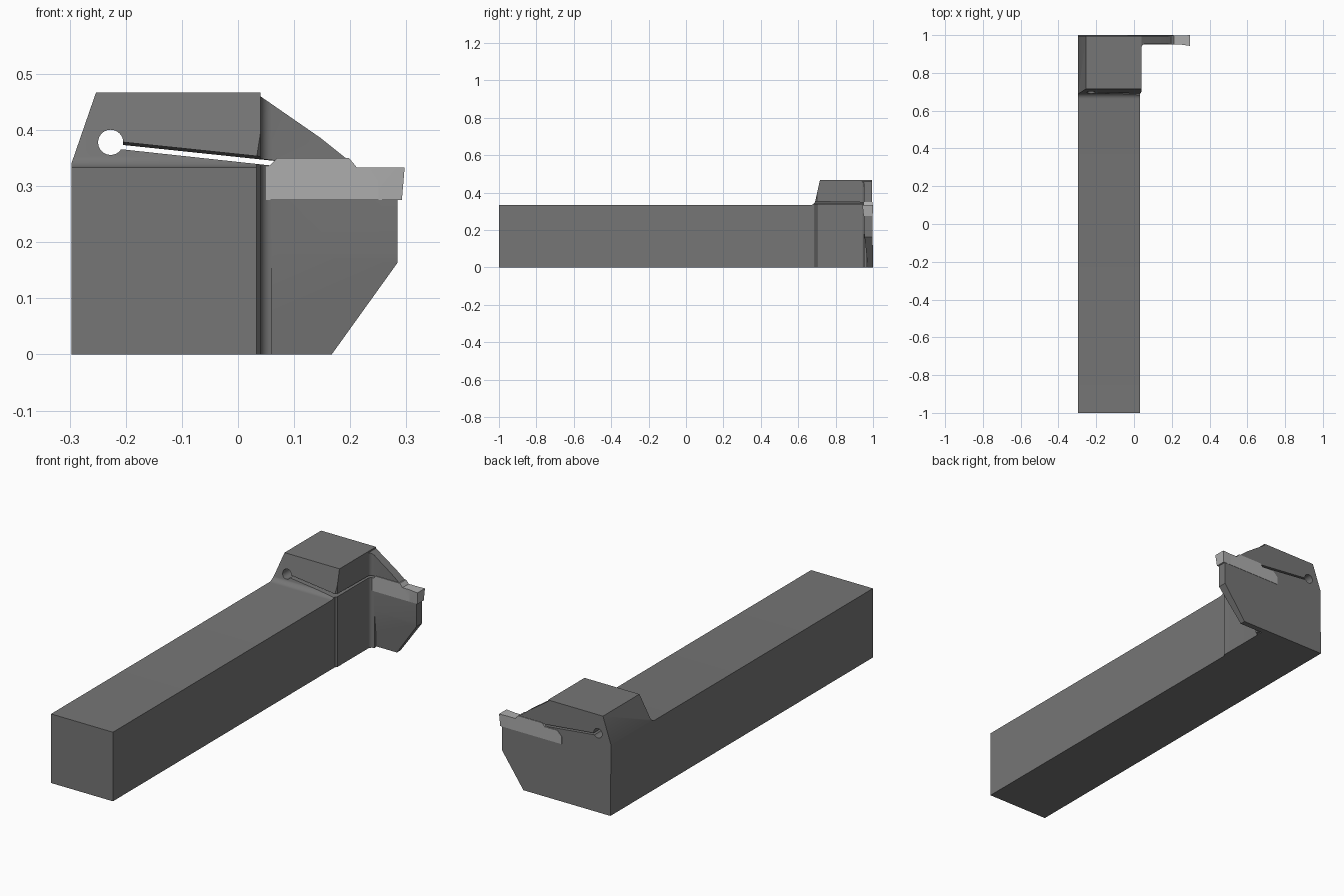
import bpy, bmesh, math
from mathutils import Vector

if "Cube" in bpy.data.objects:
    bpy.data.objects.remove(bpy.data.objects["Cube"])


def material(name, g):
    m = bpy.data.materials.new(name)
    m.diffuse_color = (g, g, g, 1)
    m.use_nodes = True
    m.node_tree.nodes["Principled BSDF"].inputs["Base Color"].default_value = m.diffuse_color
    return m


steel = material("dark_steel", 0.18)
carbide = material("light_carbide", 0.42)


def prism(name, pts, axis, a, b, cuts=(), end=None, mat=steel):
    """Extrude a 2D profile along an axis (optionally to another end profile), then trim by planes."""
    def place(p, t):
        u, v = p
        return {'x': (t, u, v), 'y': (u, t, v), 'z': (u, v, t)}[axis]
    bm = bmesh.new()
    v0 = [bm.verts.new(place(p, a)) for p in pts]
    v1 = [bm.verts.new(place(p, b)) for p in (end or pts)]
    bm.faces.new(v0)
    bm.faces.new(v1)
    n = len(pts)
    for i in range(n):
        j = (i + 1) % n
        bm.faces.new((v0[i], v0[j], v1[j], v1[i]))
    for co, no in cuts:
        r = bmesh.ops.bisect_plane(bm, geom=bm.verts[:] + bm.edges[:] + bm.faces[:], dist=1e-6,
                                   plane_co=co, plane_no=Vector(no).normalized(), clear_outer=True)
        edges = [e for e in r['geom_cut'] if isinstance(e, bmesh.types.BMEdge)]
        if edges:
            bmesh.ops.contextual_create(bm, geom=edges)
    bmesh.ops.recalc_face_normals(bm, faces=bm.faces[:])
    me = bpy.data.meshes.new(name)
    bm.to_mesh(me)
    bm.free()
    ob = bpy.data.objects.new(name, me)
    bpy.context.collection.objects.link(ob)
    me.materials.append(mat)
    return ob


def combine(base, other, op):
    mod = base.modifiers.new(op, 'BOOLEAN')
    mod.operation = op
    mod.solver = 'EXACT'
    mod.object = other
    bpy.context.view_layer.objects.active = base
    bpy.ops.object.modifier_apply(modifier=mod.name)
    bpy.data.objects.remove(other)


def arc(cx, cy, r, a0, a1, n=6):
    return [(cx + r * math.cos(math.radians(a0 + (a1 - a0) * i / n)),
             cy + r * math.sin(math.radians(a0 + (a1 - a0) * i / n))) for i in range(n + 1)]


# trimming planes shared by the holder parts
back = ((0, 1, 0), (0, 1, 0.0128))
left_bevel = ((-0.297, 0, 0.34), (-0.127, 0, 0.044))
jaw_slope = ((0.04, 0, 0.46), (0.072, 0, 0.105))

# shank with the small fillet that runs up into the head
holder = prism("holder", [(-1, 0), (-1, 0.333)] + arc(0.663, 0.363, 0.03, -90, 0)
               + [(0.72, 0.363), (0.72, 0)], 'x', -0.297, 0.033, [left_bevel])

# clamping head
head = prism("head", [(0.69, 0), (1.03, 0), (1.03, 0.467), (0.716, 0.467), (0.69, 0.35)],
             'x', -0.297, 0.04, [left_bevel, back, ((0.033, 0.69, 0), (1, -0.7, 0))])

# blade under the insert, upper jaw and the fillet at their root
blade = prism("blade", [(0.0, 0), (0.167, 0), (0.284, 0.163), (0.284, 0.275), (0.0, 0.275)],
              'y', 0.953, 1.03, [back, ((0, 0.953, 0.18), (0, -0.18, -0.019))])
jaw = prism("jaw", [(0.0, 0.335), (0.058, 0.337), (0.072, 0.35), (0.192, 0.35),
                    (0.147, 0.386), (0.04, 0.46), (0.0, 0.46)], 'y', 0.953, 1.03, [back])
root = prism("root_fillet", [(0.02, 0.933)] + arc(0.06, 0.933, 0.02, 180, 90)
             + [(0.06, 0.965), (0.02, 0.965)], 'z', 0, 0.464, [jaw_slope])
for part in (head, blade, jaw, root):
    combine(holder, part, 'UNION')

# clamping slot and round relief hole
slot = prism("slot_cutter", [(-0.22, 0.381), (0.066, 0.351), (0.066, 0.336), (-0.22, 0.367)],
             'y', 0.64, 1.05, end=[(-0.22, 0.374), (0.066, 0.344), (0.066, 0.336), (-0.22, 0.367)])
hole = prism("hole_cutter", arc(-0.227, 0.378, 0.0225, 0, 345, 23), 'y', 0.64, 1.05)
for cutter in (slot, hole):
    combine(holder, cutter, 'DIFFERENCE')

# cutting insert: bar with raised middle, plus flared tip
insert = prism("cutting_insert", [(-0.035, 0.275), (0.25, 0.275), (0.25, 0.333), (0.212, 0.333),
                                  (0.198, 0.35), (0.07, 0.35), (0.055, 0.335), (-0.012, 0.335),
                                  (-0.035, 0.312)], 'y', 0.95, 0.998, mat=carbide)
tip = prism("insert_tip", [(0.951, 0.275), (0.997, 0.275), (0.997, 0.333), (0.951, 0.333)], 'x', 0.238, 0.297,
            end=[(0.949, 0.275), (0.998, 0.275), (1.0, 0.333), (0.943, 0.333)], mat=carbide)
for v in tip.data.vertices:
    if v.co.x > 0.29 and v.co.z < 0.3:
        v.co.x = 0.292
combine(insert, tip, 'UNION')

# crisp edges, smooth fillets
for ob in (holder, insert):
    bpy.ops.object.select_all(action='DESELECT')
    ob.select_set(True)
    bpy.context.view_layer.objects.active = ob
    bpy.ops.object.shade_smooth_by_angle(angle=math.radians(22))
